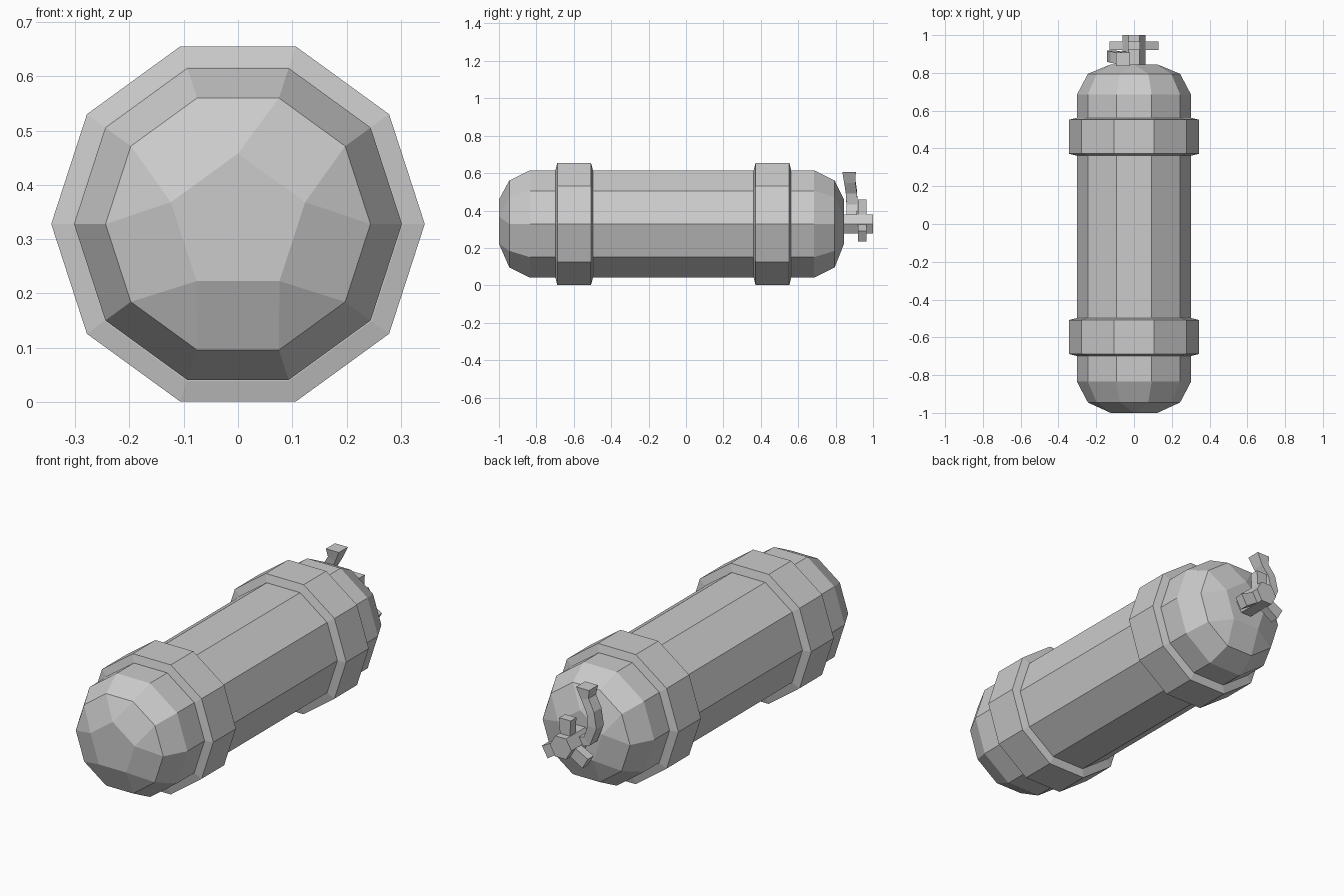
import bpy, bmesh
from math import cos, sin, radians
from mathutils import Vector

if "Cube" in bpy.data.objects:
    bpy.data.objects.remove(bpy.data.objects["Cube"])

CZ = 0.328  # height of the tank axis


def finish(name, bm):
    bmesh.ops.recalc_face_normals(bm, faces=bm.faces)
    me = bpy.data.meshes.new(name)
    bm.to_mesh(me)
    bm.free()
    ob = bpy.data.objects.new(name, me)
    bpy.context.collection.objects.link(ob)
    return ob


def ring(bm, y, r, n=10, start=0):
    return [bm.verts.new((r * cos(radians(start + 360 * i / n)), y,
                          CZ + r * sin(radians(start + 360 * i / n)))) for i in range(n)]


def bridge(bm, a, b):
    n = len(a)
    for i in range(n):
        j = (i + 1) % n
        bm.faces.new((a[i], a[j], b[j], b[i]))


def dome(bm, y, rim):
    # flat pentagon joined to the ten-sided rim by alternating triangles and quads
    p = ring(bm, y, 0.13, 5, 18)
    bm.faces.new(p)
    for i in range(5):
        a, b, c = rim[2 * i], rim[2 * i + 1], rim[(2 * i + 2) % 10]
        bm.faces.new((p[i], a, b))
        bm.faces.new((p[i], b, c, p[(i + 1) % 5]))


# Tank body with faceted domed ends
bm = bmesh.new()
rs = [ring(bm, y, r) for y, r in ((-0.945, 0.244), (-0.835, 0.302), (0.685, 0.302), (0.795, 0.244))]
for a, b in zip(rs, rs[1:]):
    bridge(bm, a, b)
dome(bm, -1.0, rs[0])
dome(bm, 0.845, rs[-1])
finish("tank_body", bm)

# Two raised bands round the tank
for name, y in (("front_band", -0.598), ("rear_band", 0.462)):
    bm = bmesh.new()
    prof = ((-0.1, 0.295), (-0.1, 0.304), (-0.09, 0.344), (0.09, 0.344), (0.1, 0.304), (0.1, 0.295))
    rs = [ring(bm, y + dy, r) for dy, r in prof]
    for i in range(len(rs)):
        bridge(bm, rs[i], rs[(i + 1) % len(rs)])
    finish(name, bm)

# Hexagonal valve stem
bm = bmesh.new()
a, b = ring(bm, 0.835, 0.06, 6), ring(bm, 1.0, 0.06, 6)
bridge(bm, a, b)
bm.faces.new(a)
bm.faces.new(b)
finish("valve_stem", bm)

# Three-armed hand knob: alternate hexagon sides pulled outward
bm = bmesh.new()
outline = []
for ang in (90, 210, 330):
    d = Vector((cos(radians(ang)), 0, sin(radians(ang))))
    s = Vector((-d.z, 0, d.x))
    for dist, w in ((0.052, -0.028), (0.13, -0.032), (0.13, 0.032), (0.052, 0.028)):
        outline.append(d * dist + s * w + Vector((0, 0, CZ)))
a, b = [[bm.verts.new(p + Vector((0, y, 0))) for p in outline] for y in (0.92, 0.966)]
bridge(bm, a, b)
bm.faces.new(a)
bm.faces.new(b)
finish("valve_knob", bm)

# Curved lever sweeping out of the stem and upward, flared at the tip
bm = bmesh.new()
path = [  # x, y, z, half thickness, half width
    (-0.02, 0.885, 0.33, 0.024, 0.028), (-0.085, 0.885, 0.35, 0.024, 0.028),
    (-0.118, 0.888, 0.43, 0.024, 0.03), (-0.105, 0.884, 0.50, 0.022, 0.03),
    (-0.07, 0.876, 0.555, 0.022, 0.03), (-0.058, 0.872, 0.606, 0.036, 0.036)]
rs = []
for i, (x, y, z, h, w) in enumerate(path):
    p, q = path[max(i - 1, 0)], path[min(i + 1, len(path) - 1)]
    t = Vector((q[0] - p[0], 0, q[2] - p[2])).normalized()
    if i == len(path) - 1:
        t = Vector((0, 0, 1))
    n = Vector((t.z, 0, -t.x))
    rs.append([bm.verts.new(Vector((x, y, z)) + n * h * sx + Vector((0, w * sy, 0)))
               for sx, sy in ((-1, -1), (1, -1), (1, 1), (-1, 1))])
for a, b in zip(rs, rs[1:]):
    bridge(bm, a, b)
bm.faces.new(rs[0])
bm.faces.new(rs[-1])
finish("valve_lever", bm)
